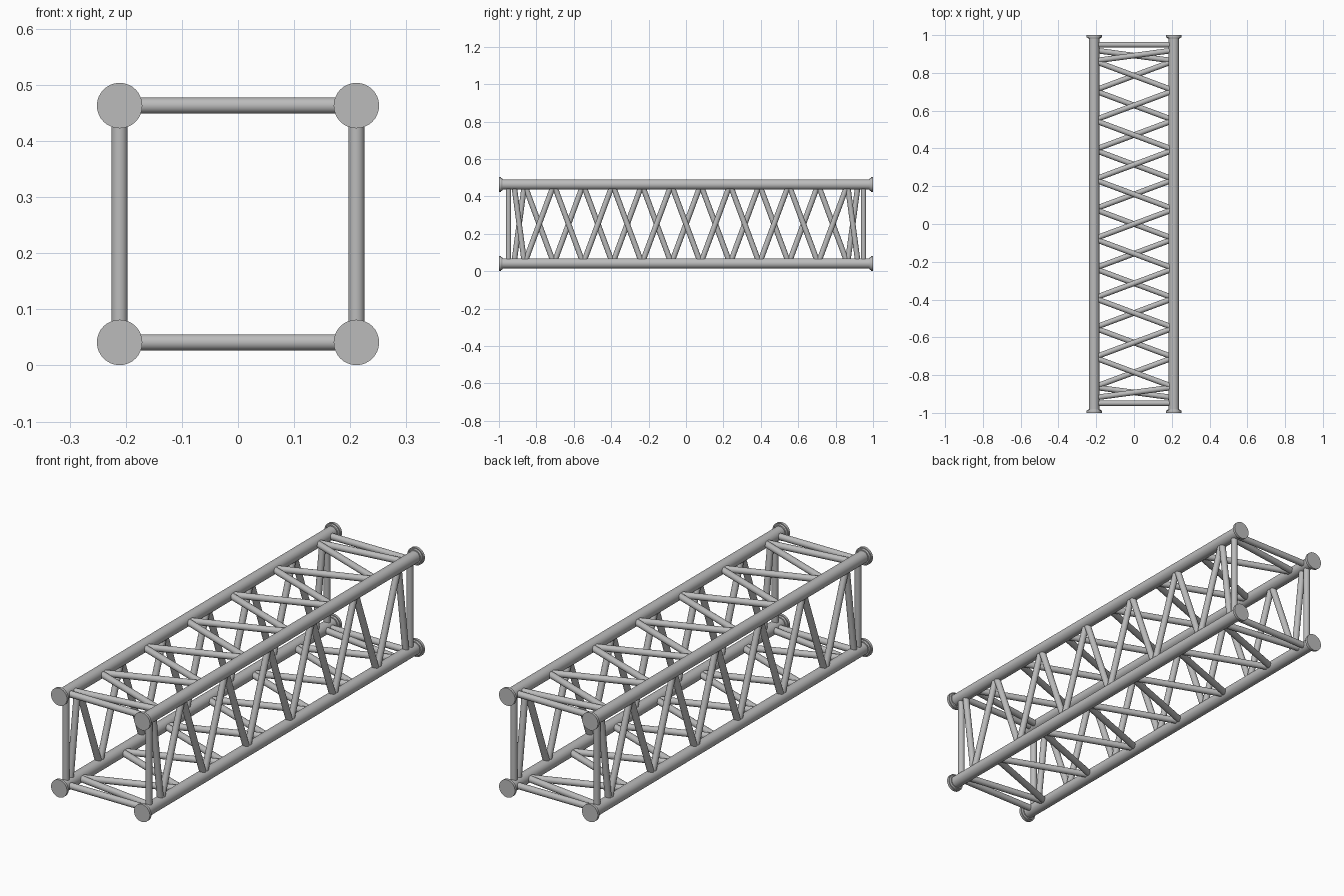
import bpy, bmesh, math
from mathutils import Vector

cube = bpy.data.objects.get("Cube")
if cube:
    bpy.data.objects.remove(cube, do_unlink=True)

HALF = 0.211        # half the spacing between chord centres
MID_Z = 0.252       # height of the truss axis
CHORD_R, BRACE_R, FLANGE_R = 0.0275, 0.0145, 0.0405
STEP = 0.157        # distance between brace nodes
NODES = 12
POST_Y, KICK_Y = 0.949, 0.92

steel = bpy.data.materials.new("grey_steel")
steel.use_nodes = True
colour = (0.5, 0.5, 0.5, 1)
steel.diffuse_color = colour
steel.node_tree.nodes["Principled BSDF"].inputs["Base Color"].default_value = colour


def add_rod(bm, a, b, r1, r2=None, sides=24):
    """Capped rod, or cone if r2 is given, from a to b."""
    a, b = Vector(a), Vector(b)
    axis = b - a
    matrix = axis.to_track_quat('Z', 'Y').to_matrix().to_4x4()
    matrix.translation = (a + b) / 2
    bmesh.ops.create_cone(bm, cap_ends=True, segments=sides, radius1=r1,
                          radius2=r1 if r2 is None else r2,
                          depth=axis.length, matrix=matrix)


def finish(bm, name):
    mesh = bpy.data.meshes.new(name)
    bm.to_mesh(mesh)
    bm.free()
    obj = bpy.data.objects.new(name, mesh)
    bpy.context.collection.objects.link(obj)
    mesh.materials.append(steel)
    bpy.ops.object.select_all(action='DESELECT')
    obj.select_set(True)
    bpy.context.view_layer.objects.active = obj
    bpy.ops.object.shade_smooth_by_angle(angle=math.radians(30))


def point(corner, y):
    return (corner[0] * HALF, y, MID_Z + corner[1] * HALF)


# Corners as (x sign, z sign)
top_left, top_right = (1, 1), (-1, 1)
low_left, low_right = (1, -1), (-1, -1)

# Long chords with a bevelled flange on each end
for name, c in (("top_left", top_left), ("top_right", top_right),
                ("bottom_left", low_left), ("bottom_right", low_right)):
    bm = bmesh.new()
    add_rod(bm, point(c, -0.995), point(c, 0.995), CHORD_R, sides=32)
    finish(bm, name + "_chord")
    bm = bmesh.new()
    for s in (-1, 1):
        add_rod(bm, point(c, s), point(c, s * 0.988), FLANGE_R, sides=32)
        add_rod(bm, point(c, s * 0.988), point(c, s * 0.982),
                0.036, 0.033, sides=32)
    finish(bm, name + "_flanges")

# Lacing on each face: the first corner holds the frontmost node
faces = (("left", low_left, top_left), ("right", top_right, low_right),
         ("top", top_left, top_right), ("bottom", low_right, low_left))
for name, first, second in faces:
    path = [point(second, -KICK_Y)]
    for i in range(NODES):
        y = (i - (NODES - 1) / 2) * STEP
        path.append(point(second if i % 2 else first, y))
    path.append(point(first, KICK_Y))
    bm = bmesh.new()
    for a, b in zip(path, path[1:]):
        add_rod(bm, a, b, BRACE_R)
    finish(bm, name + "_diagonal_braces")
    # Straight end posts
    bm = bmesh.new()
    for s in (-1, 1):
        add_rod(bm, point(first, s * POST_Y), point(second, s * POST_Y), BRACE_R)
    finish(bm, name + "_end_posts")
